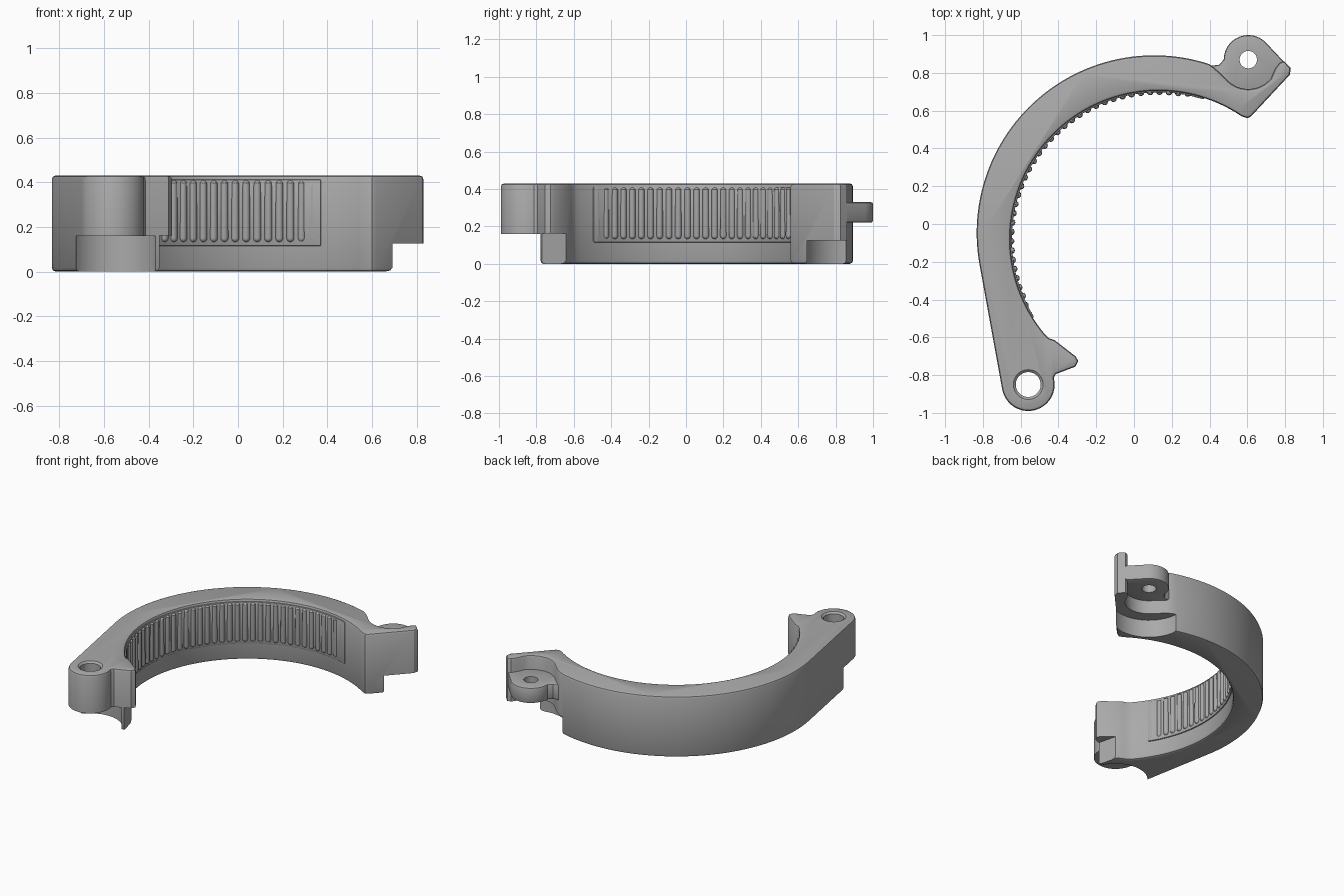
import bpy, bmesh
from math import radians, cos, sin
from mathutils import Matrix, Vector

old = bpy.data.objects.get("Cube")
if old:
    bpy.data.objects.remove(old)

HINGE = (-0.56, -0.85)      # hinge pin axis
PIN = (0.605, 0.87)         # latch tab pin axis
OUTER = (0.107, -0.047)     # centre of the outer wall
INNER = (0.13, -0.08)       # centre of the inner wall
TOP = 0.43

grey = bpy.data.materials.new("matt grey")
grey.use_nodes = True
grey.diffuse_color = (0.4, 0.4, 0.4, 1)
grey.node_tree.nodes["Principled BSDF"].inputs["Base Color"].default_value = (0.4, 0.4, 0.4, 1)


def arc(centre, r, a0, a1, n):
    return [(centre[0] + r * cos(radians(a0 + (a1 - a0) * i / n)),
             centre[1] + r * sin(radians(a0 + (a1 - a0) * i / n))) for i in range(n + 1)]


def finish(name, bm):
    bmesh.ops.recalc_face_normals(bm, faces=bm.faces)
    mesh = bpy.data.meshes.new(name)
    bm.to_mesh(mesh)
    bm.free()
    obj = bpy.data.objects.new(name, mesh)
    bpy.context.collection.objects.link(obj)
    mesh.materials.append(grey)
    return obj


def prism(name, outline, z0, z1):
    bm = bmesh.new()
    face = bm.faces.new([bm.verts.new((x, y, z0)) for x, y in outline])
    up = bmesh.ops.extrude_face_region(bm, geom=[face])["geom"]
    bmesh.ops.translate(bm, vec=(0, 0, z1 - z0),
                        verts=[v for v in up if isinstance(v, bmesh.types.BMVert)])
    return finish(name, bm)


def cone(name, centre, r0, r1, z0, z1):
    bm = bmesh.new()
    at = Matrix.Translation((*centre, (z0 + z1) / 2))
    bmesh.ops.create_cone(bm, cap_ends=True, segments=48, radius1=r0, radius2=r1,
                          depth=z1 - z0, matrix=at)
    return finish(name, bm)


def apply(obj, mod):
    bpy.context.view_layer.objects.active = obj
    bpy.ops.object.modifier_apply(modifier=mod.name)


def bevel(obj, width):
    mod = obj.modifiers.new("edge round", "BEVEL")
    mod.width, mod.segments = width, 2
    mod.limit_method, mod.angle_limit = "ANGLE", radians(72)
    apply(obj, mod)


def cut(obj, cutter):
    cutter.hide_render = True
    mod = obj.modifiers.new("cut", "BOOLEAN")
    mod.operation, mod.solver, mod.object = "DIFFERENCE", "EXACT", cutter
    apply(obj, mod)
    bpy.data.objects.remove(cutter)


def smooth(obj):
    bpy.ops.object.select_all(action="DESELECT")
    obj.select_set(True)
    bpy.context.view_layer.objects.active = obj
    bpy.ops.object.shade_smooth_by_angle(angle=radians(30))


# Clamp half: outer wall, hinge eye, ear, inner wall, latch end
outline = arc(OUTER, 0.94, 72, 190, 56)
outline += arc(HINGE, 0.14, 190, 375, 22)
outline += [(-0.415, -0.795), (-0.31, -0.755), (-0.295, -0.725), (-0.31, -0.70),
            (-0.42, -0.615), (-0.45, -0.605)]
outline += arc(INNER, 0.785, 220, 56, 64)
outline += [(0.60, 0.56), (0.62, 0.57), (0.825, 0.79), (0.83, 0.825),
            (0.795, 0.862), (0.77, 0.855), (0.745, 0.82)]
outline += arc(PIN, 0.155, 320, 220, 14)
outline += [(0.45, 0.805), (0.42, 0.832)]
body = prism("clamp_body", outline, 0, TOP)
bevel(body, 0.017)

# Clearance under the hinge eye, the ear and the latch end
cut(body, cone("hinge_clearance", HINGE, 0.205, 0.205, -0.1, 0.16))
cut(body, prism("ear_clearance", [(-0.345, -0.8), (-0.2, -0.8), (-0.2, -0.55), (-0.4, -0.58)],
                -0.1, 0.161))
cut(body, cone("latch_clearance", PIN, 0.24, 0.24, -0.1, 0.125))

# Hinge pin hole with a countersink
cut(body, cone("hinge_hole", HINGE, 0.066, 0.066, -0.1, 0.6))
cut(body, cone("hinge_countersink", HINGE, 0.062, 0.09, TOP - 0.015, TOP + 0.01))
smooth(body)

# Latch tab
tab_outline = arc(PIN, 0.13, 180, 42, 20)
tab_outline += [(0.80, 0.852), (0.77, 0.76), (0.64, 0.66), (0.52, 0.69),
                (0.40, 0.79), (0.41, 0.838), (0.45, 0.843)]
tab = prism("latch_tab", tab_outline, 0.22, 0.33)
bevel(tab, 0.012)
cut(tab, cone("tab_hole", PIN, 0.046, 0.046, 0, 0.6))
smooth(tab)

# Raised grip pad on the inner wall
pad = prism("grip_pad", arc(INNER, 0.80, 72, 212, 56) + arc(INNER, 0.777, 212, 72, 56),
            0.115, 0.412)
bevel(pad, 0.006)
smooth(pad)

# Vertical grip ribs with rounded ends, sinking into the wall at both ends
bm = bmesh.new()
COUNT = 38
for i in range(COUNT):
    a = radians(75 + 135 * i / (COUNT - 1))
    sink = 0.006 * max(0, 2 - min(i, COUNT - 1 - i))
    r = 0.781 + sink
    rib = bmesh.ops.create_uvsphere(bm, u_segments=12, v_segments=8, radius=0.018)["verts"]
    for v in rib:
        v.co.z += 0.12 if v.co.z > 0.001 else -0.12
        v.co += Vector((INNER[0] + r * cos(a), INNER[1] + r * sin(a), 0.27))
smooth(finish("grip_ribs", bm))
